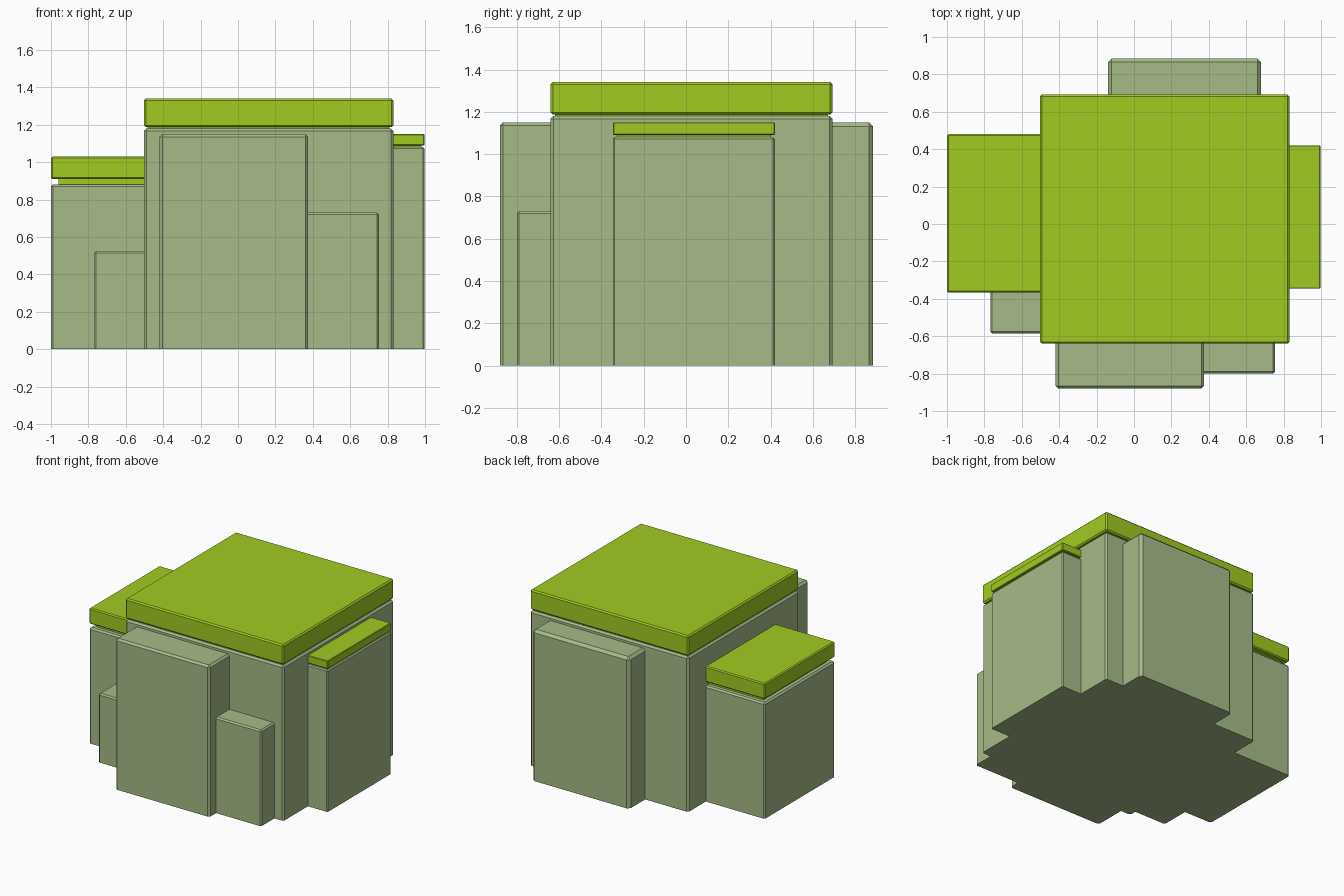
import bpy, bmesh

if "Cube" in bpy.data.objects:
    bpy.data.objects.remove(bpy.data.objects["Cube"])


def material(name, color):
    m = bpy.data.materials.new(name)
    m.diffuse_color = (*color, 1)
    m.use_nodes = True
    m.node_tree.nodes["Principled BSDF"].inputs["Base Color"].default_value = m.diffuse_color
    return m


STONE = material("sage stone", (0.38, 0.50, 0.25))
MOSS = material("moss green", (0.355, 0.60, 0.016))


def box(name, x, y, z, mat, bevel=0.0, flat_bottom=False):
    """Chamfered box from (min, max) ranges; optionally a sharp base."""
    bm = bmesh.new()
    bmesh.ops.create_cube(bm, size=1)
    for v in bm.verts:
        for i, (lo, hi) in enumerate((x, y, z)):
            v.co[i] = lo if v.co[i] < 0 else hi
    if bevel:
        edges = [e for e in bm.edges if not flat_bottom
                 or any(v.co.z > z[0] + 1e-4 for v in e.verts)]
        bmesh.ops.bevel(bm, geom=edges, offset=bevel, segments=1,
                        affect='EDGES', profile=0.5)
    bmesh.ops.recalc_face_normals(bm, faces=bm.faces)
    me = bpy.data.meshes.new(name)
    bm.to_mesh(me)
    bm.free()
    me.materials.append(mat)
    bpy.context.collection.objects.link(bpy.data.objects.new(name, me))


# Bare rock columns
columns = [
    ("front_column", (-0.42, 0.375), (-0.88, -0.10), 1.15, 0.015),
    ("front_right_column", (0.30, 0.755), (-0.80, -0.34), 0.73, 0.011),
    ("front_left_column", (-0.768, -0.31), (-0.585, -0.12), 0.525, 0.01),
    ("back_column", (-0.14, 0.68), (0.06, 0.885), 1.15, 0.02),
]
for name, x, y, top, bevel in columns:
    box(name, x, y, (0, top), STONE, bevel, True)

# Moss-topped columns: rock, inset moss neck, overhanging cap
mossy = [
    # name, x, y, rock top, cap bottom, cap top, neck inset, bevel, cap bevel
    ("main", (-0.503, 0.831), (-0.64, 0.692), 1.18, 1.187, 1.34, 0.02, 0.013, 0.01),
    ("left", (-1.0, -0.16), (-0.367, 0.48), 0.882, 0.91, 1.03, 0.04, 0.012, 0.008),
    ("right", (0.24, 0.997), (-0.345, 0.42), 1.08, 1.09, 1.15, 0.017, 0.008, 0.004),
]
for name, x, y, top, cap_lo, cap_hi, inset, bevel, cap_bevel in mossy:
    box(name + "_column", x, y, (0, top), STONE, bevel, True)
    box(name + "_moss_neck", (x[0] + inset, x[1] - inset),
        (y[0] + inset, y[1] - inset), (top - 0.02, cap_lo + 0.02), MOSS)
    box(name + "_moss_cap", x, y, (cap_lo, cap_hi), MOSS, cap_bevel)
